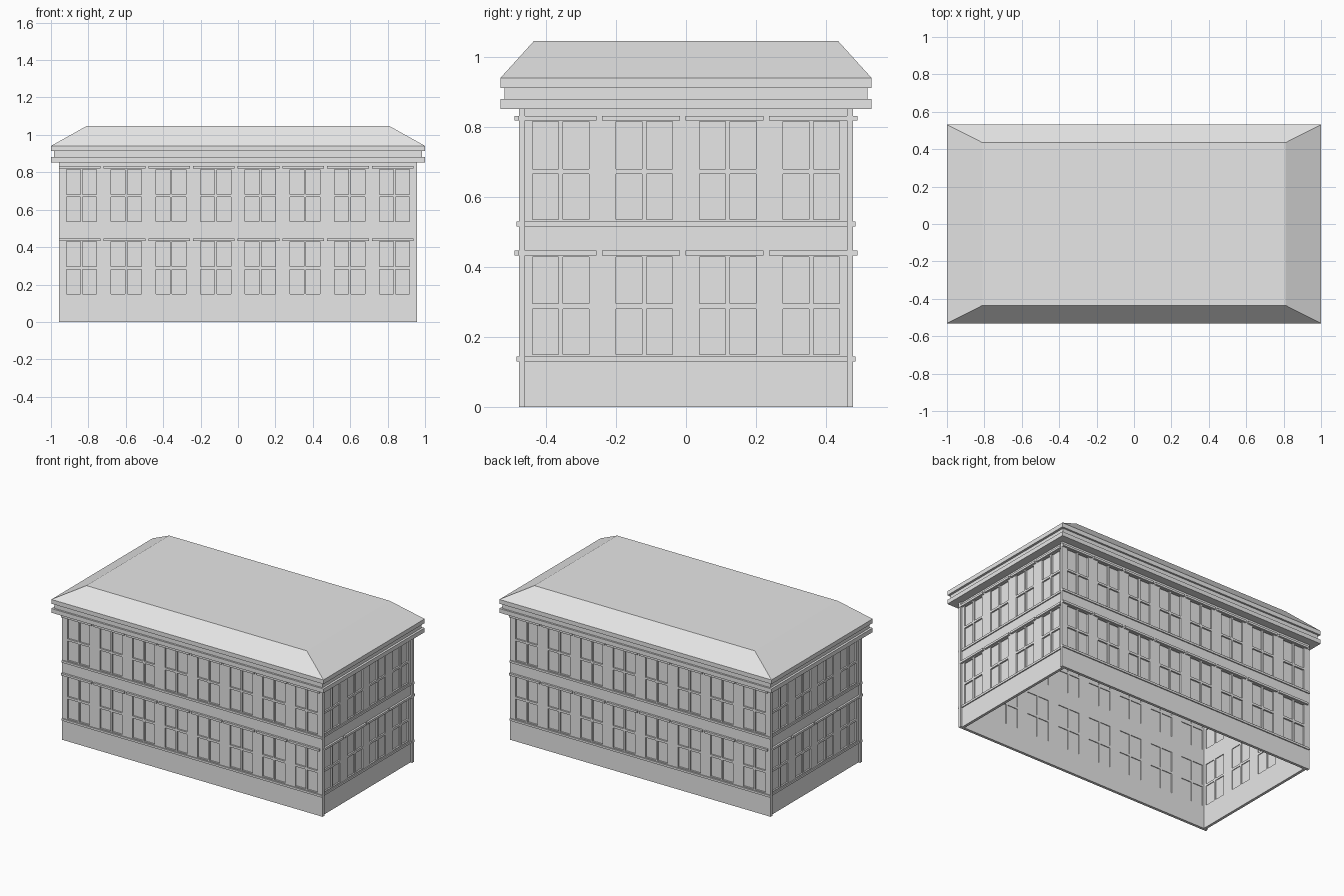
import bpy
import bmesh
from math import pi
from mathutils import Matrix

cube = bpy.data.objects.get("Cube")
if cube:
    bpy.data.objects.remove(cube, do_unlink=True)

stone = bpy.data.materials.new("light_grey_stone")
stone.use_nodes = True
GREY = (0.8, 0.8, 0.8, 1)
stone.diffuse_color = GREY
stone.node_tree.nodes["Principled BSDF"].inputs["Base Color"].default_value = GREY

WALL = 0.018          # wall thickness
WALL_TOP = 0.853
SPACING = 0.239       # distance between window centres
HALF_WINDOW = 0.081
HALF_MULLION = 0.006
# glazed rows as (bottom, top)
ROWS = [(0.15, 0.281), (0.296, 0.429), (0.536, 0.667), (0.681, 0.816)]
SILLS = [(0.13, 0.144), (0.516, 0.53)]
HOODS = [(0.433, 0.447), (0.819, 0.833)]


def finish(name, bm, matrix=None):
    """Turn a bmesh into a named object."""
    mesh = bpy.data.meshes.new(name)
    bm.to_mesh(mesh)
    bm.free()
    mesh.materials.append(stone)
    obj = bpy.data.objects.new(name, mesh)
    if matrix:
        obj.matrix_world = matrix
    bpy.context.collection.objects.link(obj)
    return obj


def add_box(bm, x, y, z):
    """Add a box given (low, high) on each axis."""
    centre = [sum(r) / 2 for r in (x, y, z)]
    size = [r[1] - r[0] for r in (x, y, z)]
    bmesh.ops.create_cube(bm, size=1, matrix=Matrix.Translation(centre) @ Matrix.Diagonal((*size, 1)))


def loft(name, levels):
    """Stack rectangles (half x, half y, z) into a closed solid."""
    bm = bmesh.new()
    rings = [[bm.verts.new((sx * hx, sy * hy, z)) for sx, sy in ((-1, -1), (1, -1), (1, 1), (-1, 1))]
             for hx, hy, z in levels]
    for low, high in zip(rings, rings[1:]):
        for i in range(4):
            j = (i + 1) % 4
            bm.faces.new((low[i], low[j], high[j], high[i]))
    bm.faces.new(rings[0][::-1])
    bm.faces.new(rings[-1])
    return finish(name, bm)


def facade(side, half, distance, count, angle):
    """One outside wall with its windows, sills and hoods."""
    place = Matrix.Rotation(angle, 4, 'Z') @ Matrix.Translation((0, -distance, 0))
    centres = [(i - (count - 1) / 2) * SPACING for i in range(count)]
    panes = []
    for c in centres:
        panes.append((c - HALF_WINDOW, c - HALF_MULLION))
        panes.append((c + HALF_MULLION, c + HALF_WINDOW))

    # wall sheet with pane openings left out, thickened inwards
    xs = [-half] + [x for p in panes for x in p] + [half]
    zs = [0] + [z for r in ROWS for z in r] + [WALL_TOP]
    bm = bmesh.new()
    grid = [[bm.verts.new((x, 0, z)) for z in zs] for x in xs]
    for i in range(len(xs) - 1):
        for k in range(len(zs) - 1):
            if i % 2 and k % 2:
                continue
            bm.faces.new((grid[i][k], grid[i + 1][k], grid[i + 1][k + 1], grid[i][k + 1]))
    wall = finish(side + "_wall", bm, place)
    solid = wall.modifiers.new("Thickness", 'SOLIDIFY')
    solid.thickness = WALL
    solid.offset = -1

    # recessed panes
    bm = bmesh.new()
    for pane in panes:
        for row in ROWS:
            add_box(bm, pane, (0.010, 0.013), row)
    finish(side + "_window_panes", bm, place)

    # continuous sill courses
    bm = bmesh.new()
    for z in SILLS:
        add_box(bm, (-half, half), (-0.007, 0.001), z)
    finish(side + "_sill_courses", bm, place)

    # a hood over each window
    bm = bmesh.new()
    for c in centres:
        for z in HOODS:
            add_box(bm, (c - 0.121, c + 0.102), (-0.013, 0.001), z)
    finish(side + "_window_hoods", bm, place)


# long walls overlap the ends of the short walls
facade("front", 0.957, 0.478, 8, 0)
facade("left", 0.46, 0.945, 4, pi / 2)
facade("back", 0.957, 0.478, 8, pi)
facade("right", 0.46, 0.945, 4, -pi / 2)

# cornice and hipped roof
loft("cornice_ledge", [(1, 0.531, 0.853), (1, 0.531, 0.881)])
loft("cornice_band", [(0.985, 0.519, 0.881), (0.985, 0.519, 0.913)])
loft("hipped_roof", [(1, 0.531, 0.913), (1, 0.531, 0.941), (0.81, 0.435, 1.047)])
